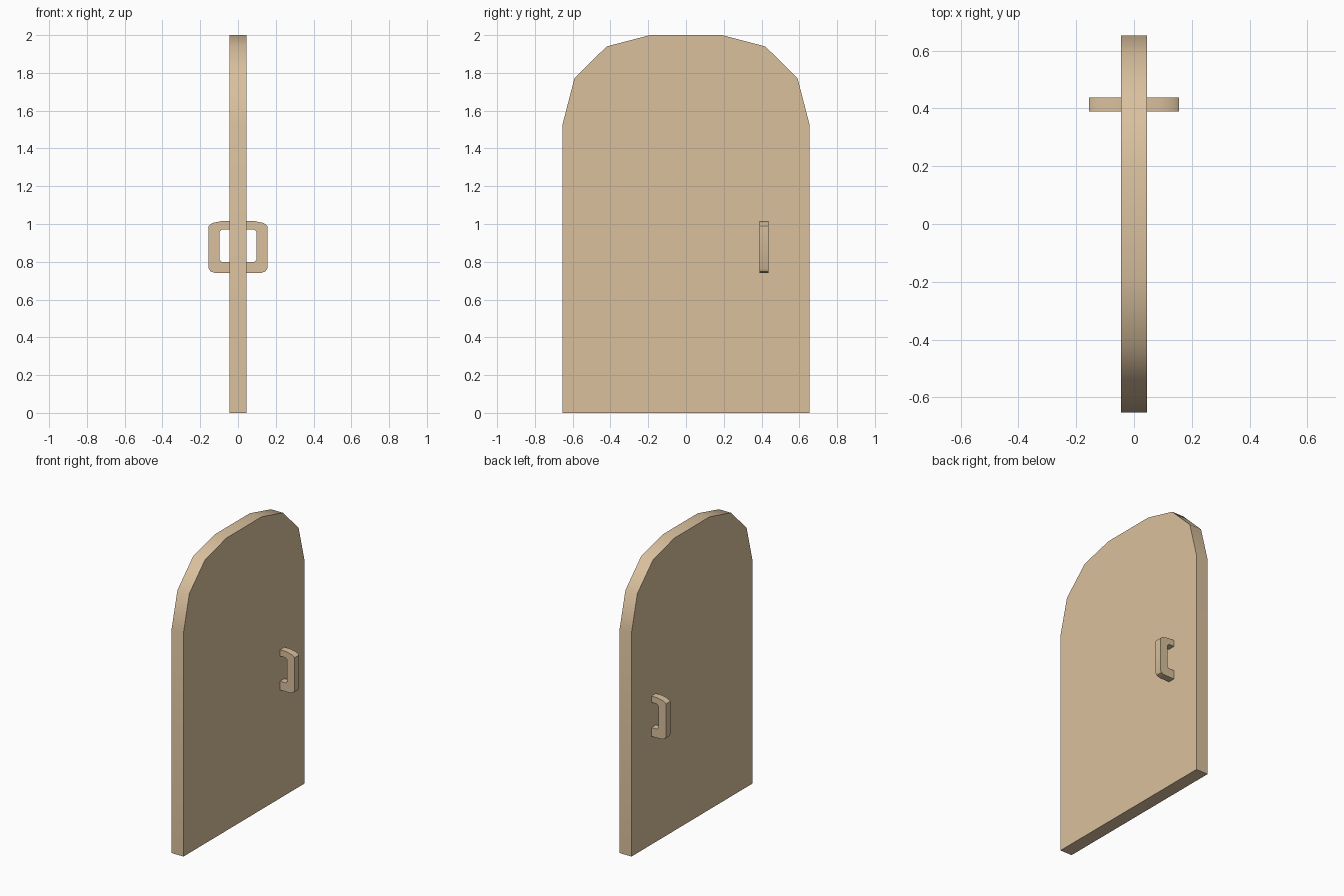
import bpy, bmesh, math

if "Cube" in bpy.data.objects:
    bpy.data.objects.remove(bpy.data.objects["Cube"])

wood = bpy.data.materials.new("light_wood")
wood.diffuse_color = (0.70, 0.53, 0.34, 1)
wood.use_nodes = True
wood.node_tree.nodes["Principled BSDF"].inputs["Base Color"].default_value = wood.diffuse_color


def extrude_profile(name, points, offset):
    """Solid from a closed loop of 3D points, extruded along offset."""
    bm = bmesh.new()
    face = bm.faces.new([bm.verts.new(p) for p in points])
    result = bmesh.ops.extrude_face_region(bm, geom=[face])
    verts = [v for v in result["geom"] if isinstance(v, bmesh.types.BMVert)]
    bmesh.ops.translate(bm, verts=verts, vec=offset)
    bmesh.ops.recalc_face_normals(bm, faces=bm.faces)
    mesh = bpy.data.meshes.new(name)
    bm.to_mesh(mesh)
    bm.free()
    mesh.materials.append(wood)
    obj = bpy.data.objects.new(name, mesh)
    bpy.context.collection.objects.link(obj)
    bpy.ops.object.select_all(action="DESELECT")
    obj.select_set(True)
    bpy.context.view_layer.objects.active = obj
    bpy.ops.object.shade_smooth_by_angle(angle=math.radians(35))
    return obj


# Door panel: arched outline, mirrored across y
half = [(0.653, 0.0), (0.653, 1.53), (0.59, 1.773), (0.42, 1.94), (0.19, 2.0)]
outline = half + [(-y, z) for y, z in reversed(half)]
extrude_profile("door_panel", [(-0.045, y, z) for y, z in outline], (0.09, 0, 0))

# Pull handles: C-shaped profile, one on each face of the door
grip = [(0.04, 1.015), (0.09, 1.015), (0.137, 1.005), (0.155, 0.99),
        (0.155, 0.765), (0.146, 0.749), (0.12, 0.74), (0.04, 0.74),
        (0.04, 0.80), (0.088, 0.80), (0.097, 0.81),
        (0.097, 0.96), (0.085, 0.972), (0.04, 0.972)]
for name, side in (("right_handle", 1), ("left_handle", -1)):
    extrude_profile(name, [(side * x, 0.39, z) for x, z in grip], (0, 0.048, 0))
